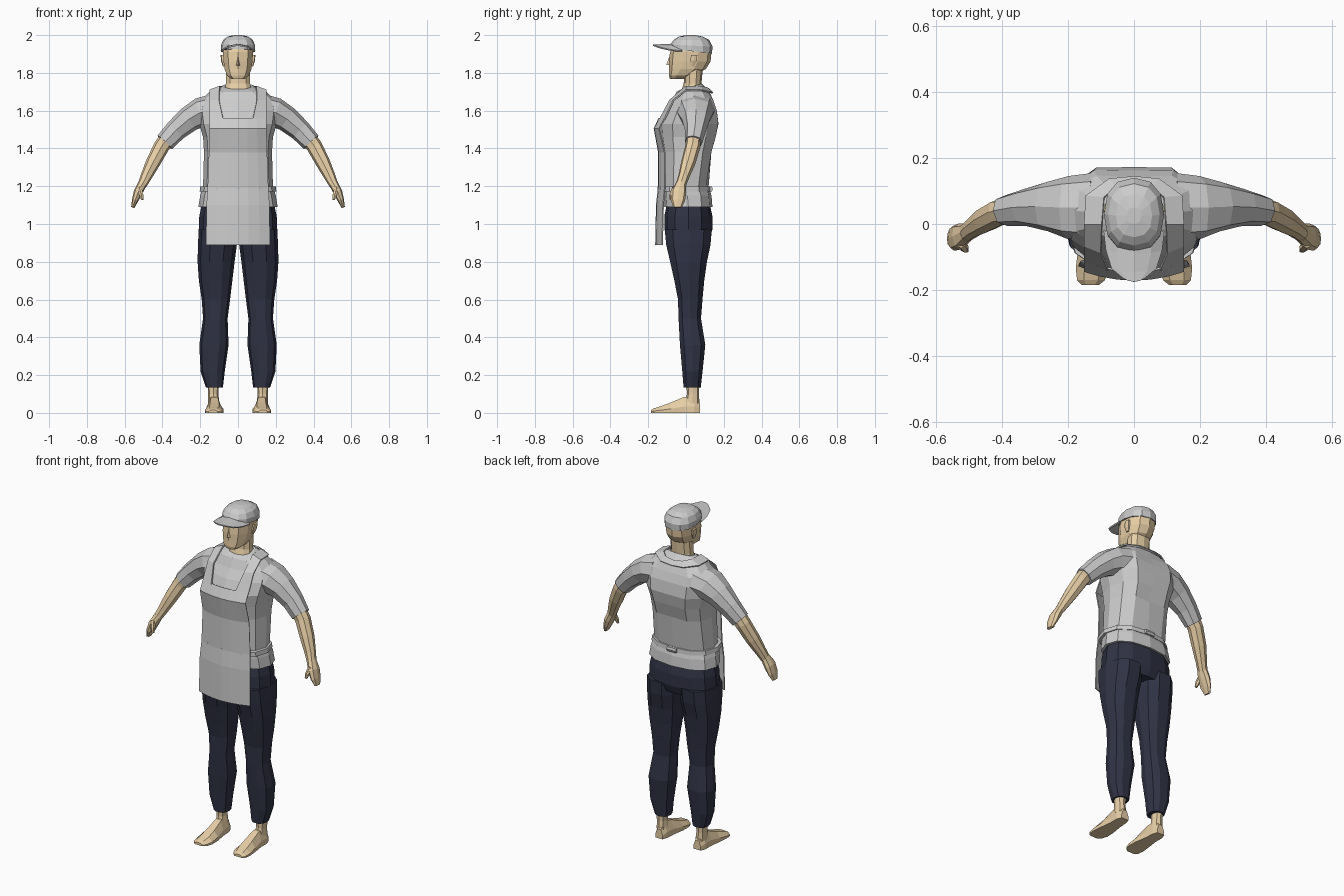
import bpy, bmesh
from math import sin, cos, pi, copysign
from mathutils import Vector


def material(name, rgb):
    m = bpy.data.materials.new(name)
    m.diffuse_color = (*rgb, 1)
    return m


SKIN = material("skin", (0.80, 0.62, 0.38))
NAVY = material("navy_cloth", (0.030, 0.033, 0.060))


def loft(name, rows, mat=None, mirror=False, closed=True, thick=0):
    """Skin a list of equal-length point rows; closed rows get end caps."""
    bm = bmesh.new()
    vs = [[bm.verts.new(p) for p in row] for row in rows]
    n = len(rows[0])
    for a, b in zip(vs, vs[1:]):
        for i in range(n if closed else n - 1):
            j = (i + 1) % n
            bm.faces.new((a[i], a[j], b[j], b[i]))
    if closed:
        bm.faces.new(vs[0])
        bm.faces.new(vs[-1])
    bmesh.ops.recalc_face_normals(bm, faces=bm.faces)
    me = bpy.data.meshes.new(name)
    bm.to_mesh(me)
    bm.free()
    ob = bpy.data.objects.new(name, me)
    bpy.context.collection.objects.link(ob)
    if mat:
        me.materials.append(mat)
    if mirror:
        ob.modifiers.new("mirror", "MIRROR")
    if thick:
        s = ob.modifiers.new("thickness", "SOLIDIFY")
        s.thickness, s.offset = thick, 0
    return ob


def unit_ring(n, phase=0, p=0.85):
    """Slightly squared circle."""
    for i in range(n):
        a = 2 * pi * i / n + phase
        c, s = cos(a), sin(a)
        yield copysign(abs(c) ** p, c), copysign(abs(s) ** p, s)


def stack(specs, n=12, phase=0, cx=0, p=0.85):
    """Horizontal rings from (z, half width, front y, back y[, tilt])."""
    rows = []
    for z, rx, y0, y1, *tilt in specs:
        t = tilt[0] if tilt else 0
        rows.append([Vector((cx + rx * u, (y0 + y1) / 2 + (y1 - y0) / 2 * v, z + t * v))
                     for u, v in unit_ring(n, phase, p)])
    return rows


def leg_stack(specs, n=8):
    """Rings from (z, inner x, outer x, front y, back y)."""
    return [stack([(z, (b - a) / 2, y0, y1)], n, 0, (a + b) / 2)[0] for z, a, b, y0, y1 in specs]


def limb(specs, n=8):
    """Rings square to a path of (x, y, z, radius along y, radius across)."""
    pts = [Vector(s[:3]) for s in specs]
    rows = []
    for i, (c, s) in enumerate(zip(pts, specs)):
        t = pts[min(i + 1, len(pts) - 1)] - pts[max(i - 1, 0)]
        across = t.cross(Vector((0, 1, 0))).normalized()
        along = across.cross(t).normalized()
        rows.append([c + along * s[3] * u + across * s[4] * v for u, v in unit_ring(n)])
    return rows


# Shirt body, with a shallow spine groove
body = stack([(1.09, .210, -.115, .14), (1.15, .200, -.12, .135), (1.20, .185, -.12, .12),
              (1.38, .180, -.125, .15), (1.46, .185, -.14, .175), (1.53, .205, -.145, .19),
              (1.60, .215, -.11, .18), (1.65, .205, -.075, .16), (1.70, .150, -.05, .125),
              (1.728, .085, -.025, .085, .015)])
for ring in body[3:8]:
    ring[3].y -= .018
loft("shirt_body", body)

# Sleeves
loft("sleeves", limb([(.12, .05, 1.605, .105, .085), (.20, .05, 1.59, .095, .078),
                      (.26, .053, 1.555, .075, .068), (.33, .05, 1.495, .056, .058),
                      (.388, .040, 1.432, .046, .052)]), mirror=True)

# Forearms, hands and thumbs
loft("forearms", limb([(.36, .042, 1.47, .04, .045), (.405, .036, 1.41, .040, .042),
                       (.45, .012, 1.325, .038, .038), (.487, -.012, 1.25, .029, .030),
                       (.508, -.028, 1.205, .027, .024)]), SKIN, True)
loft("hands", limb([(.505, -.026, 1.215, .027, .024), (.528, -.038, 1.17, .040, .024),
                    (.545, -.043, 1.125, .038, .017), (.557, -.045, 1.088, .022, .009)]), SKIN, True)
loft("thumbs", limb([(.522, -.058, 1.19, .016, .014), (.512, -.074, 1.155, .013, .012),
                     (.506, -.080, 1.128, .007, .007)], 6), SKIN, True)

# Trousers
loft("trouser_seat", stack([(.92, .200, -.09, .12), (.97, .208, -.115, .14),
                            (1.04, .205, -.115, .14), (1.11, .190, -.10, .125)]), NAVY)
loft("trouser_legs", leg_stack([(.135, .080, .170, -.015, .08), (.22, .070, .198, -.022, .09),
                                (.36, .050, .205, -.035, .105), (.50, .055, .185, -.042, .082),
                                (.60, .042, .192, -.045, .090), (.70, .030, .207, -.065, .10),
                                (.80, .018, .214, -.088, .115), (.89, .006, .212, -.11, .135),
                                (.97, .004, .208, -.118, .142)], 10), NAVY, True)

# Ankles and feet
loft("ankles", leg_stack([(.05, .098, .158, -.005, .072), (.10, .104, .158, .005, .068),
                          (.16, .100, .162, .002, .072)]), SKIN, True)
feet = []
for y, cx, w, h in [(.075, .126, .024, .055), (.045, .127, .034, .085), (-.01, .125, .036, .085),
                    (-.08, .124, .046, .055), (-.135, .126, .050, .035), (-.17, .130, .042, .024),
                    (-.185, .132, .025, .015)]:
    feet.append([(cx + w * u, y, h * v) for u, v in
                 [(-1, 0), (-1, .4), (-.5, 1), (.5, 1), (1, .4), (1, 0)]])
loft("feet", feet, SKIN, True)

# Neck and head
loft("neck", stack([(1.69, .078, -.03, .09), (1.745, .066, -.012, .082),
                    (1.83, .066, -.01, .09)], 10, pi / 10), SKIN)
loft("head", stack([(1.768, .036, -.085, -.01), (1.785, .060, -.09, .04), (1.82, .074, -.09, .105),
                    (1.86, .080, -.09, .13), (1.91, .083, -.085, .135),
                    (1.95, .078, -.07, .125)], 10, pi / 10), SKIN)
loft("nose", [[(-.015, -.078, 1.838), (.015, -.078, 1.838), (0, -.104, 1.843)],
              [(-.006, -.075, 1.895), (.006, -.075, 1.895), (0, -.085, 1.895)]], SKIN)
loft("ears", leg_stack([(1.835, .070, .080, .025, .045), (1.865, .072, .090, .020, .060),
                        (1.895, .072, .092, .025, .062)], 6), SKIN, True)

# Cap crown and arched brim
loft("cap_crown", stack([(1.915, .090, -.085, .138, -.012), (1.945, .091, -.082, .14, -.006),
                         (1.975, .078, -.065, .122), (1.992, .055, -.04, .09),
                         (2.0, .022, 0, .05)]))
brim = []
for y, w, z, drop in [(-.03, .090, 1.952, .038), (-.09, .083, 1.950, .030),
                      (-.145, .066, 1.947, .015), (-.175, .030, 1.947, .004)]:
    brim.append([(w * t, y + .01 * t * t, z - drop * t * t) for t in (-1, -.6, 0, .6, 1)])
loft("cap_brim", brim, closed=False, thick=.008)

# Apron front and bib
apron = []
for z, w, mid, side in [(.89, .168, -.160, -.125), (1.10, .166, -.156, -.120),
                        (1.19, .160, -.146, -.112), (1.38, .153, -.145, -.112),
                        (1.505, .150, -.168, -.142), (1.56, .150, -.143, -.112)]:
    apron.append([(w * t, mid + (side - mid) * t * t, z) for t in (-1, -.67, -.33, 0, .33, .67, 1)])
loft("apron_front", apron, closed=False, thick=.006)

# Apron straps running over the shoulders and behind the neck
loft("apron_straps", [[(.150, -.113, 1.555), (.078, -.138, 1.555)],
                      [(.150, -.065, 1.655), (.100, -.085, 1.655)],
                      [(.150, .000, 1.708), (.097, .000, 1.728)],
                      [(.145, .085, 1.707), (.090, .080, 1.727)],
                      [(.075, .135, 1.695), (.055, .112, 1.720)],
                      [(0, .142, 1.693), (0, .120, 1.715)]], mirror=True, closed=False, thick=.008)

# Apron waist tie
loft("waist_tie", stack([(1.172, .203, -.150, .132), (1.198, .200, -.150, .130)]))
loft("tie_bow", limb([(-.03, .132, 1.185, .010, .014), (.03, .132, 1.185, .010, .014)], 6))
